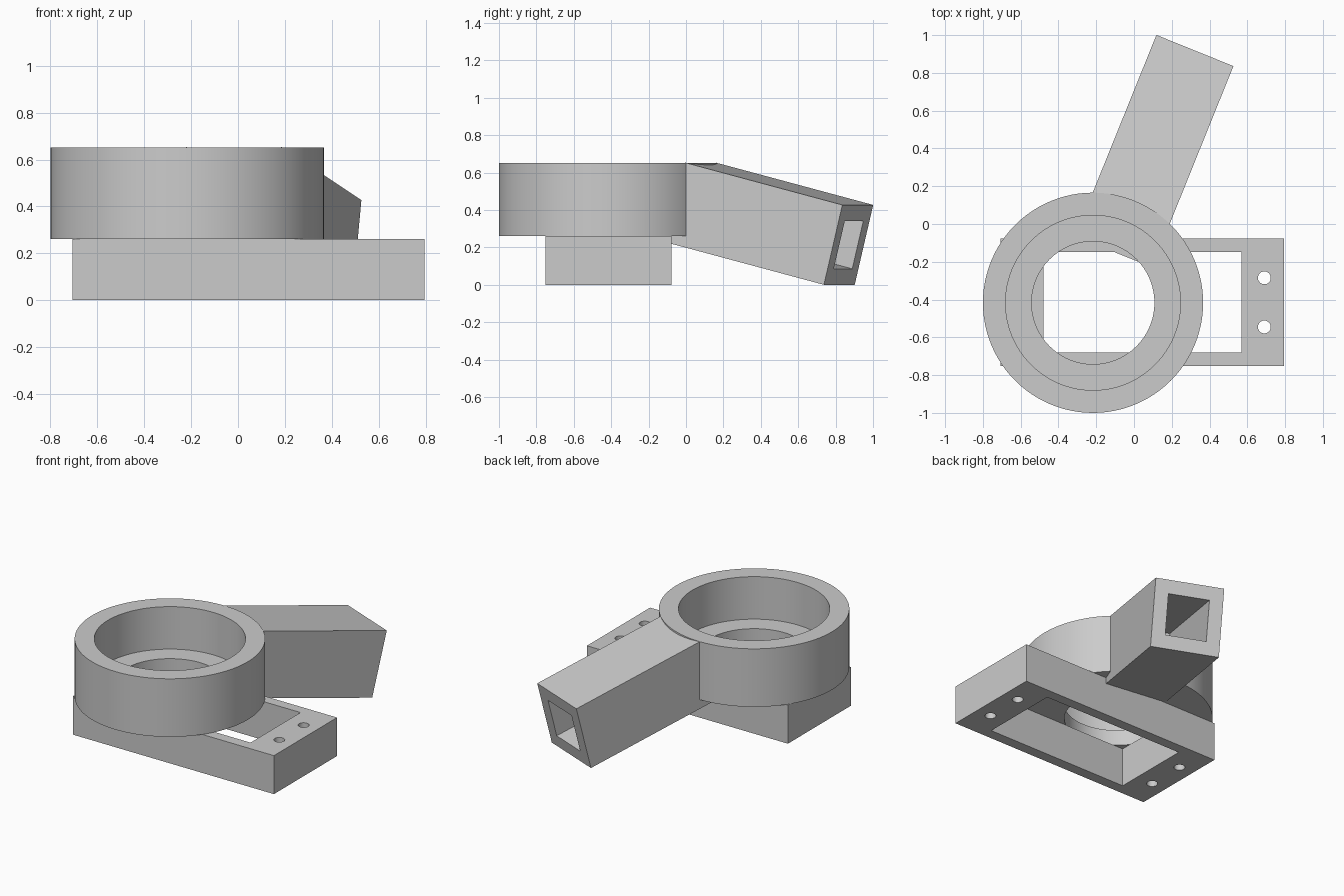
import bpy
from math import radians
from mathutils import Matrix, Vector

if "Cube" in bpy.data.objects:
    bpy.data.objects.remove(bpy.data.objects["Cube"], do_unlink=True)

grey = bpy.data.materials.new("light_grey")
grey.use_nodes = True
grey.diffuse_color = (0.6, 0.6, 0.6, 1)
grey.node_tree.nodes["Principled BSDF"].inputs["Base Color"].default_value = (0.6, 0.6, 0.6, 1)

CENTRE = (-0.217, -0.417)   # ring axis
BASE_TOP, RING_TOP, LEDGE = 0.26, 0.652, 0.365


def box(name, low, high, frame=Matrix()):
    low, high = Vector(low), Vector(high)
    bpy.ops.mesh.primitive_cube_add(size=1)
    obj = bpy.context.object
    obj.name = name
    size = high - low
    obj.data.transform(Matrix.Translation((low + high) / 2) @ Matrix.Diagonal((*size, 1)))
    obj.data.transform(frame)
    obj.data.materials.append(grey)
    return obj


def cylinder(name, xy, radius, bottom, top, sides=96):
    bpy.ops.mesh.primitive_cylinder_add(vertices=sides, radius=radius, depth=top - bottom)
    obj = bpy.context.object
    obj.name = name
    obj.data.transform(Matrix.Translation((*xy, (bottom + top) / 2)))
    obj.data.materials.append(grey)
    return obj


def cut(target, cutters):
    bpy.context.view_layer.objects.active = target
    for cutter in cutters:
        cutter.hide_render = True
        mod = target.modifiers.new("cut", 'BOOLEAN')
        mod.operation = 'DIFFERENCE'
        mod.solver = 'EXACT'
        mod.object = cutter
        bpy.ops.object.modifier_apply(modifier=mod.name)
        bpy.data.objects.remove(cutter, do_unlink=True)
    bpy.ops.object.select_all(action='DESELECT')
    target.select_set(True)
    bpy.ops.object.shade_smooth_by_angle(angle=radians(30))


# Base frame with a rectangular window and four screw holes
base = box("base_frame", (-0.707, -0.752, 0), (0.795, -0.078, BASE_TOP))
window = box("window_cutter", (-0.48, -0.68, -0.1), (0.57, -0.147, 0.4))
screws = [cylinder("screw_cutter", (x, y), 0.034, -0.1, 0.4, 32)
          for x in (-0.602, 0.69) for y in (-0.545, -0.285)]
cut(base, [window] + screws)

# Ring cup with a wide bore, a ledge and a narrower through hole
ring = cylinder("ring_cup", CENTRE, 0.583, BASE_TOP, RING_TOP)
cut(ring, [cylinder("bore_cutter", CENTRE, 0.463, LEDGE, 1),
           cylinder("hole_cutter", CENTRE, 0.325, 0, 0.5)])

# Tilted square arm, hollow from its outer end and trimmed to the ring
turn = Matrix.Rotation(radians(-22), 4, 'Z')
end = Vector((*CENTRE, 0.2135)) + turn @ Vector((0, 1.387, 0))
frame = Matrix.Translation(end) @ turn @ Matrix.Rotation(radians(-14), 4, 'X')
half, hollow = 0.22, 0.132
arm = box("arm", (-half, -1.25, -half), (half, 0, half), frame)
cut(arm, [box("channel_cutter", (-hollow, -0.81, -hollow), (hollow, 0.1, hollow), frame),
          cylinder("ring_trim_cutter", CENTRE, 0.578, BASE_TOP, 1.5)])
